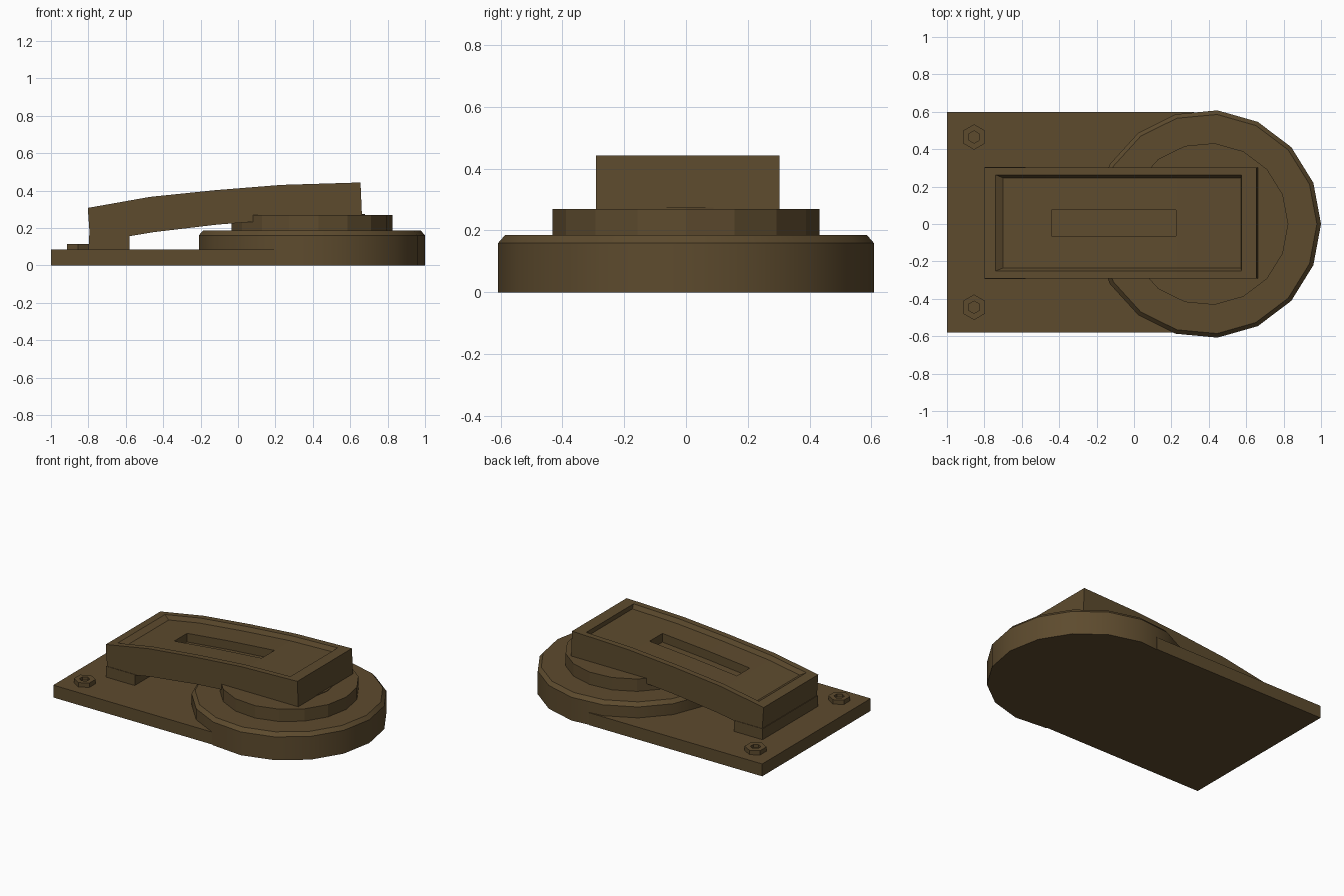
import bpy, bmesh
from math import cos, sin, pi

if "Cube" in bpy.data.objects:
    bpy.data.objects.remove(bpy.data.objects["Cube"])

bronze = bpy.data.materials.new("dark_bronze")
bronze.diffuse_color = (0.11, 0.07, 0.027, 1)
bronze.use_nodes = True
bronze.node_tree.nodes["Principled BSDF"].inputs["Base Color"].default_value = bronze.diffuse_color


def finish(name, bm, smooth=False):
    bmesh.ops.recalc_face_normals(bm, faces=bm.faces)
    me = bpy.data.meshes.new(name)
    bm.to_mesh(me)
    bm.free()
    ob = bpy.data.objects.new(name, me)
    bpy.context.collection.objects.link(ob)
    me.materials.append(bronze)
    if smooth:
        bpy.context.view_layer.objects.active = ob
        ob.select_set(True)
        bpy.ops.object.shade_smooth_by_angle(angle=0.5)
        ob.select_set(False)
    return ob


def box(name, x0, x1, y0, y1, z0, z1):
    bm = bmesh.new()
    bmesh.ops.create_cube(bm, size=1)
    for v in bm.verts:
        v.co = (x1 if v.co.x > 0 else x0, y1 if v.co.y > 0 else y0, z1 if v.co.z > 0 else z0)
    return finish(name, bm)


def lathe(name, cx, cy, sides, rings, turn=0.0, smooth=False):
    """Stack of (radius, z) polygon rings, capped at both ends."""
    bm = bmesh.new()
    loops = []
    for r, z in rings:
        angles = [turn + 2 * pi * i / sides for i in range(sides)]
        loops.append([bm.verts.new((cx + r * cos(a), cy + r * sin(a), z)) for a in angles])
    for a, b in zip(loops, loops[1:]):
        for i in range(sides):
            j = (i + 1) % sides
            bm.faces.new((a[i], a[j], b[j], b[i]))
    bm.faces.new(loops[0][::-1])
    bm.faces.new(loops[-1])
    return finish(name, bm, smooth)


# base plate and heel block
box("base_plate", -1.0, 0.32, -0.58, 0.6, 0, 0.085)
box("heel_block", -0.797, -0.58, -0.294, 0.306, 0.08, 0.16)

# round housing: bevelled drum, raised disc and small hub under the pedal
lathe("drum", 0.39, 0, 17, [(0.61, 0), (0.61, 0.16), (0.588, 0.185)], smooth=True)
lathe("raised_disc", 0.391, 0, 17, [(0.434, 0.18), (0.434, 0.27)])
lathe("hub", 0.391, 0, 17, [(0.288, 0.25), (0.288, 0.274)])

# hexagonal nuts with a recessed centre
for side, y in (("back", 0.465), ("front", -0.445)):
    lathe("nut_" + side, -0.855, y, 6,
          [(0.068, 0.08), (0.068, 0.115), (0.033, 0.115), (0.033, 0.095)], turn=pi / 2)

# curved pedal: bent slab profile
top = [(-0.803, 0.307), (-0.47, 0.366), (-0.12, 0.402), (0.23, 0.43), (0.655, 0.443)]
bottom = [(-0.79, 0.12), (-0.455, 0.177), (-0.11, 0.218), (0.24, 0.245), (0.663, 0.258)]


def top_z(x):
    for (xa, za), (xb, zb) in zip(top, top[1:]):
        if x <= xb:
            break
    return za + (zb - za) * (x - xa) / (xb - xa)


bm = bmesh.new()
rows = []
for (xt, zt), (xb, zb) in zip(top, bottom):
    rows.append([bm.verts.new(p) for p in
                 ((xt, -0.291, zt), (xt, 0.303, zt), (xb, 0.303, zb), (xb, -0.291, zb))])
top_faces = []
for a, b in zip(rows, rows[1:]):
    for i in range(4):
        j = (i + 1) % 4
        f = bm.faces.new((a[i], a[j], b[j], b[i]))
        if i == 0:
            top_faces.append(f)
bm.faces.new(rows[0])
bm.faces.new(rows[-1])
bmesh.ops.recalc_face_normals(bm, faces=bm.faces)


# recessed tread: rim line, then sloped wall down to the floor
def inset_top(width, x0, x1, drop):
    bmesh.ops.inset_region(bm, faces=top_faces, thickness=width, use_even_offset=True)
    verts = {v for f in top_faces for v in f.verts}
    lo, hi = min(v.co.x for v in verts), max(v.co.x for v in verts)
    for v in verts:
        if v.co.x < lo + 0.01:
            v.co.x = x0
        elif v.co.x > hi - 0.01:
            v.co.x = x1
        v.co.z = top_z(v.co.x) - drop


inset_top(0.04, -0.74, 0.575, 0)
inset_top(0.016, -0.70, 0.572, 0.028)

# slot sunk into the tread floor
floor = [f for f in top_faces]
for co, no in (((0, -0.065, 0), (0, 1, 0)), ((0, 0.075, 0), (0, 1, 0)),
               ((-0.44, 0, 0), (1, 0, 0)), ((0.225, 0, 0), (1, 0, 0))):
    geom = floor + list({e for f in floor for e in f.edges}) + list({v for f in floor for v in f.verts})
    res = bmesh.ops.bisect_plane(bm, geom=geom, plane_co=co, plane_no=no, dist=1e-5)
    floor = [g for g in res["geom"] if isinstance(g, bmesh.types.BMFace)]
slot = []
for f in floor:
    c = f.calc_center_median()
    if -0.44 < c.x < 0.225 and -0.065 < c.y < 0.075:
        slot.append(f)
res = bmesh.ops.extrude_face_region(bm, geom=slot)
for g in res["geom"]:
    if isinstance(g, bmesh.types.BMVert):
        g.co.z -= 0.06
left = [f for f in slot if f.is_valid]
if left:
    bmesh.ops.delete(bm, geom=left, context="FACES")
finish("pedal", bm)
